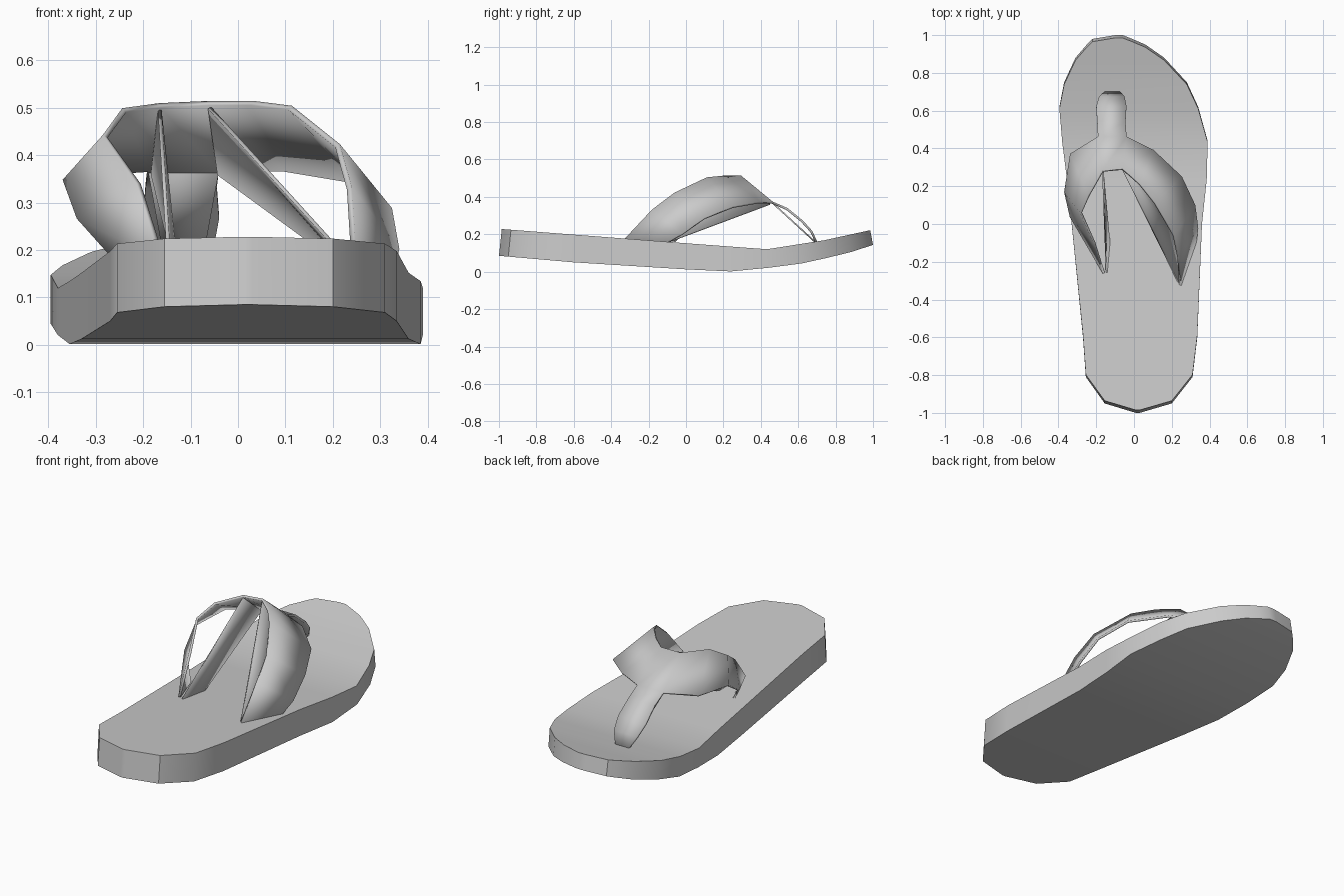
import bpy, bmesh

cube = bpy.data.objects.get("Cube")
if cube:
    bpy.data.objects.remove(cube, do_unlink=True)

grey = bpy.data.materials.new("plain grey")
grey.use_nodes = True
colour = (0.6, 0.6, 0.6, 1)
grey.diffuse_color = colour
grey.node_tree.nodes["Principled BSDF"].inputs["Base Color"].default_value = colour


def loft(bm, rows, closed=False):
    """Bridge matching rows of points with quads."""
    rings = [[bm.verts.new(p) for p in row] for row in rows]
    for a, b in zip(rings, rings[1:]):
        n = len(a)
        for i in range(n if closed else n - 1):
            j = (i + 1) % n
            bm.faces.new((a[i], a[j], b[j], b[i]))
    if closed:
        bm.faces.new(rings[0])
        bm.faces.new(rings[-1])


def finish(name, bm, angle, thickness=0):
    bmesh.ops.remove_doubles(bm, verts=bm.verts, dist=0.001)
    bmesh.ops.recalc_face_normals(bm, faces=bm.faces)
    mesh = bpy.data.meshes.new(name)
    bm.to_mesh(mesh)
    bm.free()
    mesh.materials.append(grey)
    obj = bpy.data.objects.new(name, mesh)
    bpy.context.collection.objects.link(obj)
    bpy.ops.object.select_all(action="DESELECT")
    obj.select_set(True)
    bpy.context.view_layer.objects.active = obj
    bpy.ops.object.shade_smooth_by_angle(angle=angle)
    if thickness:
        solid = obj.modifiers.new("thickness", "SOLIDIFY")
        solid.thickness = thickness
        solid.offset = 0


def height(profile, y):
    """Read a height off a side profile."""
    for (y0, z0), (y1, z1) in zip(profile, profile[1:]):
        if y <= y1:
            return z0 + (z1 - z0) * (y - y0) / (y1 - y0)
    return profile[-1][1]


# Sole: outline stations (y, right edge, left edge) with side profiles
outline = [(-1, .01, .03), (-.95, -.155, .2), (-.81, -.255, .31), (-.6, -.27, .335),
           (0, -.33, .36), (.24, -.355, .385), (.44, -.38, .39), (.62, -.395, .34),
           (.75, -.37, .28), (.88, -.31, .16), (.95, -.25, .06), (.98, -.22, -.01),
           (1, -.1, -.06)]
top = [(-1, .228), (0, .152), (.44, .12), (.75, .168), (1, .222)]
bottom = [(-1, .085), (-.6, .05), (.2, 0), (.3, .004), (.6, .04), (.85, .095), (1, .143)]
bm = bmesh.new()
rows = []
for y, right, left in outline:
    low, high = height(bottom, y), height(top, y)
    rows.append([(right, y, low), (left, y, low),
                 (left, y * .985, high), (right, y * .985, high)])
loft(bm, rows, closed=True)
finish("sole", bm, 0.6)

# Strap bands: pairs of heel-side and toe-side edge points, from crown to sole
left_band = [((-.06, .29, .51), (-.04, .46, .37)), ((.03, .21, .51), (.1, .39, .37)),
             ((.11, .11, .5), (.25, .25, .345)), ((.21, -.06, .42), (.32, .1, .285)),
             ((.235, -.18, .33), (.335, -.02, .2)), ((.245, -.33, .17), (.325, -.1, .155))]
right_band = [((-.165, .28, .505), (-.19, .46, .37)), ((-.24, .15, .495), (-.335, .37, .36)),
              ((-.28, .06, .44), (-.365, .17, .345)), ((-.21, -.1, .34), (-.335, .04, .265)),
              ((-.16, -.26, .18), (-.24, -.06, .16))]
# Toe stem: (y, z, right edge, left edge)
stem = [(.46, .37, -.19, -.04), (.54, .335, -.195, -.045), (.62, .27, -.2, -.04),
        (.67, .215, -.185, -.05), (.7, .15, -.15, -.08)]
stem_rows = [((r, y, z), (l, y, z)) for y, z, r, l in stem]

bm = bmesh.new()
loft(bm, right_band[::-1] + left_band)
loft(bm, stem_rows)
finish("strap", bm, 1.0, 0.012)

# Straight lining under each band and under the stem
bm = bmesh.new()
loft(bm, [((-.06, .29, .5), (-.04, .45, .36)), ((.24, -.32, .17), (.24, -.1, .155))])
finish("left_lining", bm, 0.5, 0.008)
bm = bmesh.new()
loft(bm, [((-.165, .28, .495), (-.18, .45, .36)), ((-.145, -.26, .17), (-.13, -.1, .155))])
finish("right_lining", bm, 0.5, 0.008)
bm = bmesh.new()
loft(bm, [stem_rows[0], stem_rows[-1]])
finish("stem_lining", bm, 0.5, 0.008)
